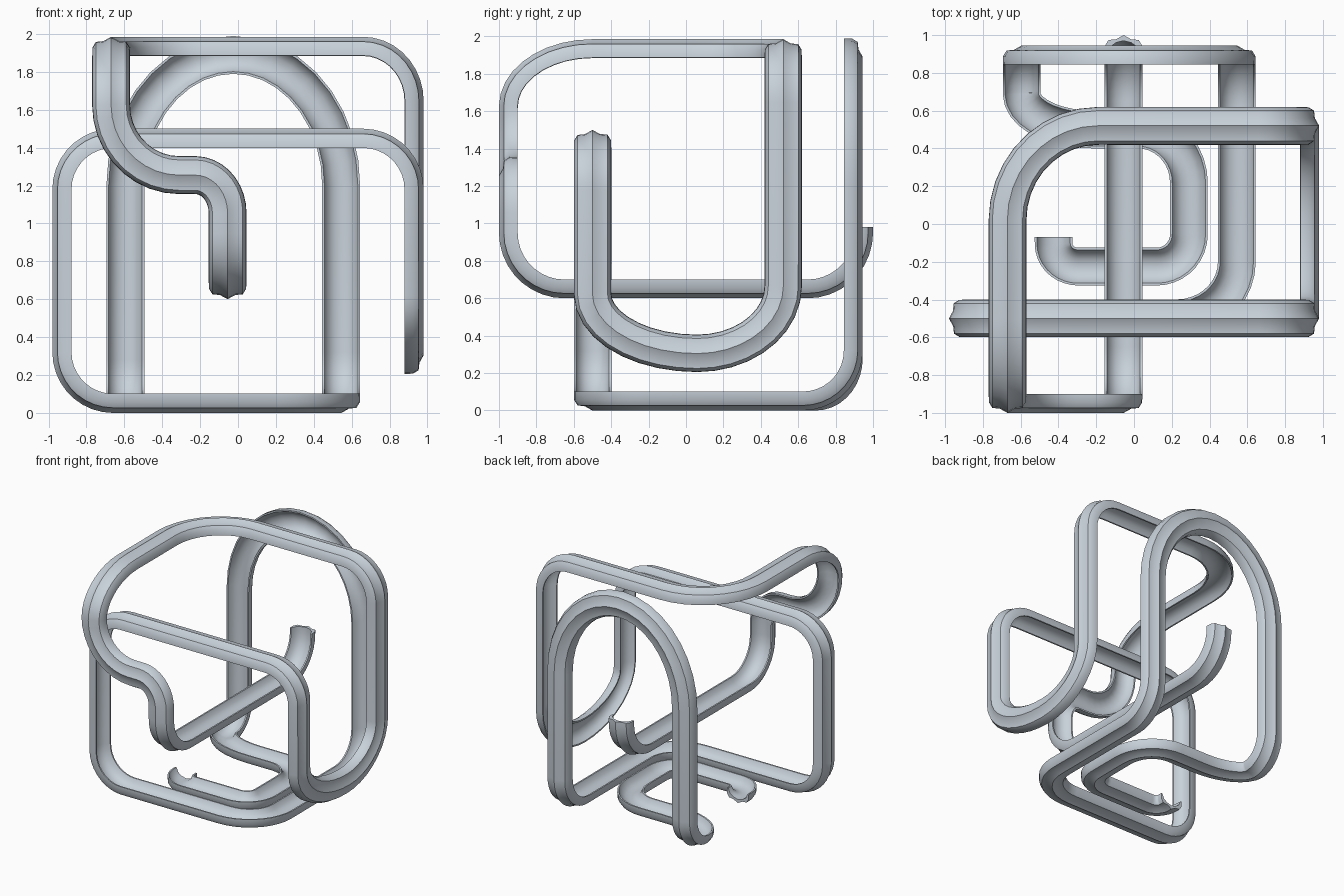
import bpy, bmesh, math
from mathutils import Vector

if "Cube" in bpy.data.objects:
    bpy.data.objects.remove(bpy.data.objects["Cube"])

mat = bpy.data.materials.new("pale steel")
mat.diffuse_color = (0.58, 0.64, 0.70, 1)
mat.use_nodes = True
mat.node_tree.nodes["Principled BSDF"].inputs["Base Color"].default_value = mat.diffuse_color

# Corners of the route: position, fillet length before, fillet length after
corners = [
    ((-.055, .95, .98), 0, 0),        # upper free end
    ((-.055, .95, .65), .30, .30),
    ((-.055, -.95, .65), .30, .30),
    ((-.055, -.95, 1.255), .20, .17),  # front S bend
    ((-.67, -.95, 1.255), .36, .37),
    ((-.67, -.95, 1.935), .31, .45),   # over the front top edge
    ((-.67, .52, 1.935), .50, .48),
    ((.93, .52, 1.935), .27, .29),     # down the right side
    ((.93, .52, .305), .36, .46),
    ((.93, -.50, .305), .56, .32),
    ((.93, -.50, 1.45), .27, .27),     # across the front
    ((-.93, -.50, 1.45), .27, .27),
    ((-.93, -.50, .05), .27, .27),
    ((.545, -.50, .05), .32, .30),     # along the bottom
    ((.545, .895, .05), .27, .27),
    ((.545, .895, 1.89), .69, .57),    # back arch
    ((-.595, .895, 1.89), .57, .69),
    ((-.595, .895, .05), .23, .20),
    ((-.595, .50, .05), .19, .38),     # bottom spiral
    ((.29, .50, .05), .27, .28),
    ((.29, -.225, .05), .17, .17),
    ((-.425, -.225, .05), .13, .12),
    ((-.425, -.07, .05), 0, 0),        # lower free end
]


def route(corners, steps=9):
    """Polyline with an elliptical fillet at each corner."""
    pts = []
    for i, (c, a, b) in enumerate(corners):
        c = Vector(c)
        if a == 0:
            pts.append(c)
            continue
        s = (Vector(corners[i - 1][0]) - c).normalized() * a
        e = (Vector(corners[i + 1][0]) - c).normalized() * b
        for k in range(steps + 1):
            t = math.pi / 2 * k / steps
            p = c + s * (1 - math.sin(t)) + e * (1 - math.cos(t))
            if not pts or (p - pts[-1]).length > 0.004:
                pts.append(p)
    return pts


# Channel section: (sideways, outward), ridged outside and hollow inside
half = [(.04, .028), (.08, .024), (.098, -.005), (.10, -.05),
        (.088, -.05), (.072, -.012), (.04, .010)]
section = [(0, .05)] + half + [(0, .020)] + [(-u, v) for u, v in reversed(half)]

pts = route(corners)
bm = bmesh.new()
rings = []
normal = Vector((0, 1, 0))
last = None
for i, p in enumerate(pts):
    d0 = (p - pts[i - 1]).normalized() if i else None
    d1 = (pts[i + 1] - p).normalized() if i < len(pts) - 1 else None
    tan = ((d0 or d1) + (d1 or d0)).normalized()
    if last is not None:
        normal = last.rotation_difference(tan) @ normal
    normal = (normal - tan * normal.dot(tan)).normalized()
    last = tan
    side = tan.cross(normal)
    rings.append([bm.verts.new(p + side * u + normal * v) for u, v in section])

n = len(section)
for r0, r1 in zip(rings, rings[1:]):
    for j in range(n):
        k = (j + 1) % n
        bm.faces.new((r0[j], r0[k], r1[k], r1[j]))
# End caps, as a strip between outer and inner line
for r in (rings[0], rings[-1]):
    loop = [r[(j + 4) % n] for j in range(n)]
    for j in range(n // 2 - 1):
        quad = [loop[j], loop[j + 1], loop[-2 - j], loop[-1 - j]]
        if len(set(quad)) == 4:
            bm.faces.new(quad)
        elif len(set(quad)) == 3:
            bm.faces.new(list(dict.fromkeys(quad)))
bmesh.ops.recalc_face_normals(bm, faces=bm.faces)

me = bpy.data.meshes.new("channel_track")
bm.to_mesh(me)
bm.free()
me.materials.append(mat)
ob = bpy.data.objects.new("channel_track", me)
bpy.context.collection.objects.link(ob)
bpy.context.view_layer.objects.active = ob
ob.select_set(True)
bpy.ops.object.shade_smooth_by_angle(angle=math.radians(45))
